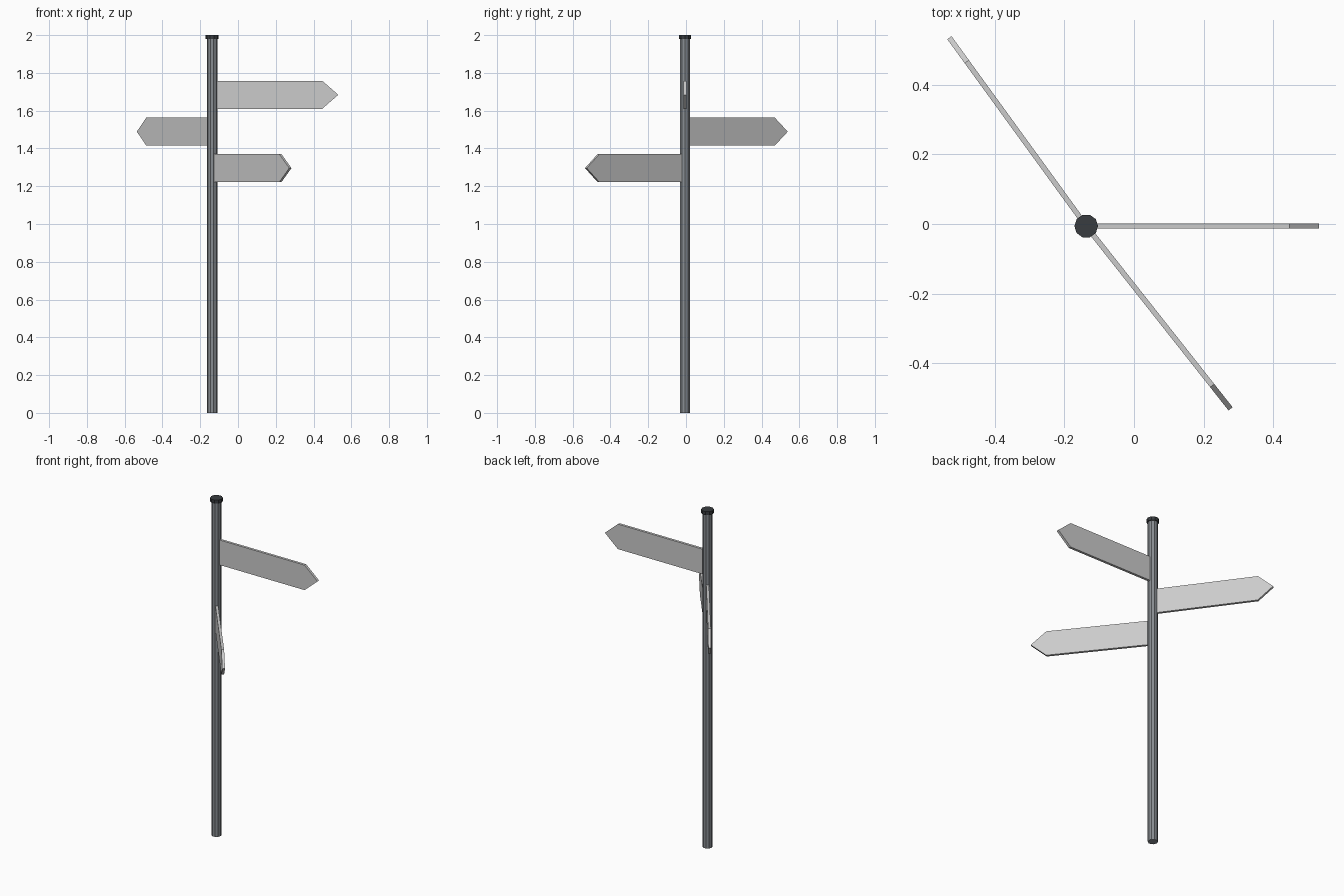
import bpy, bmesh
from math import radians
from mathutils import Matrix

if "Cube" in bpy.data.objects:
    bpy.data.objects.remove(bpy.data.objects["Cube"])

POST_X, POST_Y = -0.137, -0.006
SIDES = 10


def material(name, rgb):
    mat = bpy.data.materials.new(name)
    mat.diffuse_color = (*rgb, 1)
    mat.use_nodes = True
    mat.node_tree.nodes["Principled BSDF"].inputs["Base Color"].default_value = mat.diffuse_color
    return mat


def add_object(name, bm, mat):
    bmesh.ops.recalc_face_normals(bm, faces=bm.faces)
    mesh = bpy.data.meshes.new(name)
    bm.to_mesh(mesh)
    bm.free()
    mesh.materials.append(mat)
    obj = bpy.data.objects.new(name, mesh)
    obj.location = (POST_X, POST_Y, 0)
    bpy.context.collection.objects.link(obj)
    return obj


def cylinder(name, radius, z0, z1, mat):
    bm = bmesh.new()
    place = Matrix.Translation((0, 0, (z0 + z1) / 2)) @ Matrix.Rotation(radians(90), 4, 'Z')
    bmesh.ops.create_cone(bm, cap_ends=True, segments=SIDES, radius1=radius,
                          radius2=radius, depth=z1 - z0, matrix=place)
    add_object(name, bm, mat)


def arrow_sign(name, z, angle, mat):
    # arrow outline in the XZ plane, extruded to its thickness
    inner, shoulder, tip, half_h, thick = 0.024, 0.583, 0.668, 0.074, 0.015
    outline = [(inner, -half_h), (shoulder, -half_h), (tip, 0),
               (shoulder, half_h), (inner, half_h)]
    bm = bmesh.new()
    face = bm.faces.new([bm.verts.new((x, -thick / 2, h)) for x, h in outline])
    ext = bmesh.ops.extrude_face_region(bm, geom=[face], use_keep_orig=True)
    moved = [v for v in ext['geom'] if isinstance(v, bmesh.types.BMVert)]
    bmesh.ops.translate(bm, verts=moved, vec=(0, thick, 0))
    obj = add_object(name, bm, mat)
    obj.location.z = z
    obj.rotation_euler.z = radians(angle)


post_grey = material("post_grey", (0.25, 0.27, 0.29))
cap_dark = material("cap_dark", (0.04, 0.045, 0.05))
sign_pale = material("sign_pale", (0.70, 0.70, 0.67))

# Post and cap
cylinder("post", 0.0275, 0, 1.985, post_grey)
cylinder("post_cap", 0.034, 1.979, 2.0, cap_dark)

# Direction signs
for name, z, angle in [("upper_sign", 1.684, 0), ("middle_sign", 1.489, 126),
                       ("lower_sign", 1.296, -51.7)]:
    arrow_sign(name, z, angle, sign_pale)
